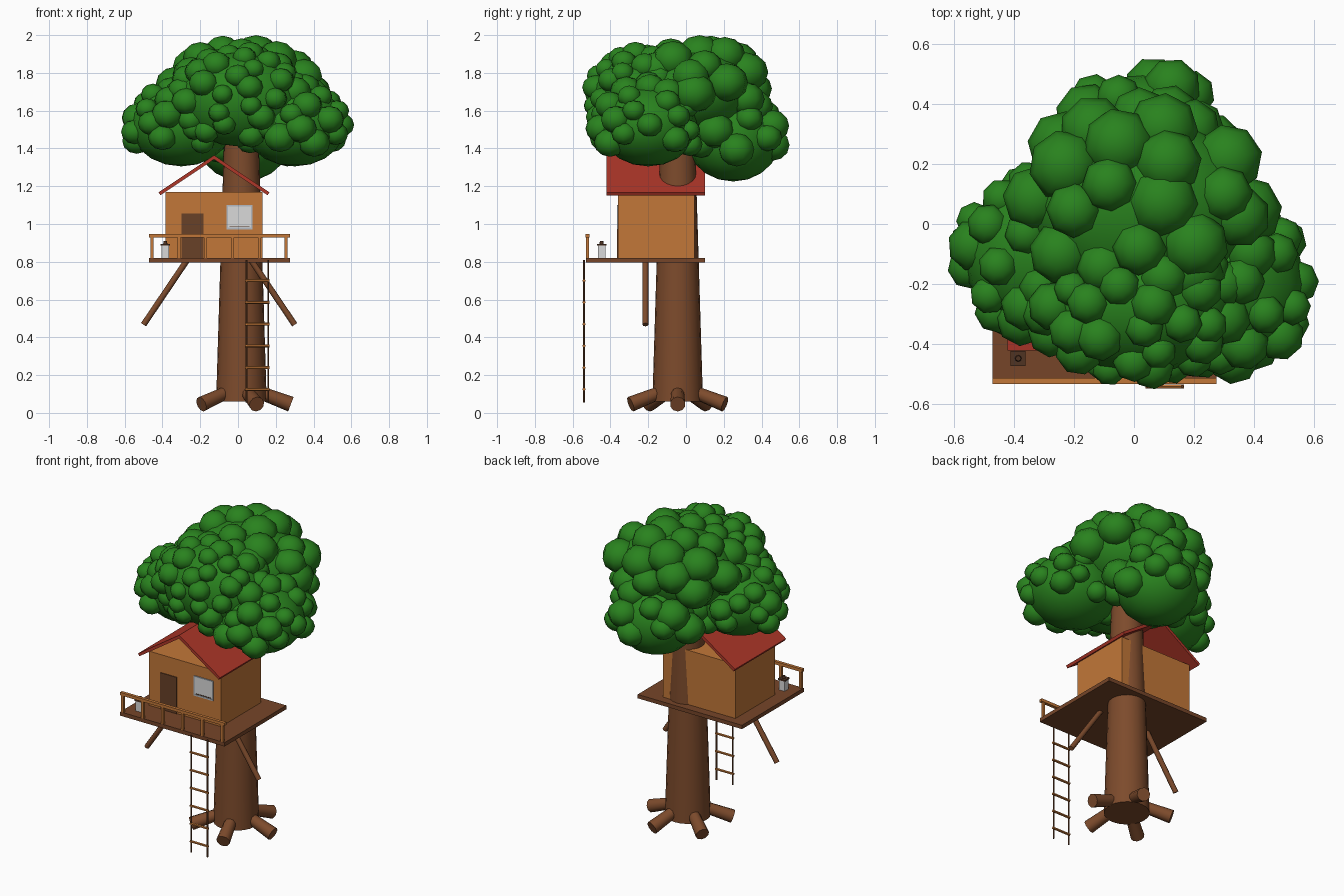
import bpy, bmesh, math, random
from mathutils import Vector, Matrix

if "Cube" in bpy.data.objects:
    bpy.data.objects.remove(bpy.data.objects["Cube"])

random.seed(4)

def material(name, rgb):
    m = bpy.data.materials.new(name)
    m.diffuse_color = (*rgb, 1)
    m.use_nodes = True
    m.node_tree.nodes["Principled BSDF"].inputs["Base Color"].default_value = m.diffuse_color
    return m

BARK = material("bark brown", (.205, .07, .025))
DECK = material("deck brown", (.18, .06, .022))
WOOD = material("light wood", (.54, .185, .04))
ROOF = material("roof red", (.43, .038, .022))
DOOR = material("door brown", (.14, .052, .02))
LEAF = material("leaf green", (.022, .225, .013))
GLASS = material("pale glass", (.70, .70, .70))
FRAME = material("frame grey", (.46, .50, .55))
DARK = material("dark metal", (.08, .033, .016))

def finish(name, bm, mat, smooth=None):
    me = bpy.data.meshes.new(name)
    bmesh.ops.recalc_face_normals(bm, faces=bm.faces)
    bm.to_mesh(me)
    bm.free()
    me.materials.append(mat)
    ob = bpy.data.objects.new(name, me)
    bpy.context.collection.objects.link(ob)
    if smooth:
        bpy.context.view_layer.objects.active = ob
        ob.select_set(True)
        bpy.ops.object.shade_smooth_by_angle(angle=math.radians(smooth))
        ob.select_set(False)
    return ob

def box(name, lo, hi, mat):
    lo, hi = Vector(lo), Vector(hi)
    bm = bmesh.new()
    bmesh.ops.create_cube(bm, size=1, matrix=Matrix.Translation((lo + hi) / 2)
                          @ Matrix.Diagonal((*(hi - lo), 1)))
    return finish(name, bm, mat)

def rod(name, a, b, r1, r2, mat, sides=12):
    a, b = Vector(a), Vector(b)
    d = b - a
    bm = bmesh.new()
    bmesh.ops.create_cone(bm, cap_ends=True, segments=sides, radius1=r1, radius2=r2, depth=d.length,
                          matrix=Matrix.Translation((a + b) / 2) @ d.to_track_quat('Z', 'Y').to_matrix().to_4x4())
    return finish(name, bm, mat, 50)

# trunk and five splayed roots
TX, TY = .018, -.044
rod("trunk", (TX, TY, .06), (TX, TY, 1.5), .134, .09, BARK, 20)
for i in range(5):
    a = math.radians(72 * i)
    c, s = math.cos(a), math.sin(a)
    rod(f"root_{i+1}", (TX + .06 * c, TY + .06 * s, .122), (TX + .262 * c, TY + .262 * s, .046),
        .033, .041, BARK, 10)

# platform and its braces
box("platform", (-.47, -.53, .795), (.275, .10, .82), DECK)
for side, n in ((-1, "left"), (1, "right")):
    rod(f"{n}_brace", (-.1 + side * .172, -.215, .805), (-.1 + side * .4, -.215, .467), .016, .016, BARK, 8)

# front railing
box("top_rail", (-.47, -.532, .928), (.275, -.512, .947), WOOD)
for i in range(6):
    x = -.455 + i * .142
    box(f"rail_post_{i+1}", (x - .008, -.53, .82), (x + .008, -.514, .93), WOOD)

# cabin with a flat top under an open gable roof
box("cabin", (-.385, -.36, .82), (.131, .045, 1.17), WOOD)
box("door", (-.30, -.365, .82), (-.182, -.359, 1.055), DOOR)
box("window_pane", (-.055, -.363, .98), (.075, -.359, 1.095), GLASS)
for n, x0, x1, z0, z1 in (("left", -.06, -.052, .975, 1.1), ("right", .07, .078, .975, 1.1),
                          ("top", -.06, .078, 1.093, 1.1), ("bottom", -.06, .078, .972, .982)):
    box(f"window_frame_{n}", (x0, -.366, z0), (x1, -.359, z1), FRAME)
box("window_latch_bar", (-.045, -.365, .984), (.062, -.36, .988), DARK)

# roof: chevron profile extruded along y
bm = bmesh.new()
cx = -.127
prof = [(0, 1.364), (.293, 1.168), (.284, 1.152), (0, 1.342), (-.284, 1.152), (-.293, 1.168)]
for half in (prof[:4], [prof[3], prof[4], prof[5], prof[0]]):
    f = bm.faces.new([bm.verts.new((cx + x, -.42, z)) for x, z in half])
    ext = bmesh.ops.extrude_face_region(bm, geom=[f])["geom"]
    bmesh.ops.translate(bm, vec=(0, .52, 0), verts=[v for v in ext if isinstance(v, bmesh.types.BMVert)])
finish("roof", bm, ROOF)

# lantern on the deck
lx, ly = -.385, -.447
box("lantern_glass", (lx - .02, ly - .02, .82), (lx + .02, ly + .02, .885), GLASS)
box("lantern_cap", (lx - .025, ly - .025, .885), (lx + .025, ly + .025, .894), DARK)
rod("lantern_knob", (lx, ly, .894), (lx, ly, .91), .011, .009, DARK, 8)

# hanging ladder
for x, n in ((.045, "left"), (.16, "right")):
    rod(f"ladder_rope_{n}", (x, -.54, .055), (x, -.54, .81), .005, .005, DOOR, 6)
for i in range(6):
    z = .125 + i * .115
    rod(f"ladder_rung_{i+1}", (.038, -.54, z), (.167, -.54, z), .008, .008, WOOD, 6)

# crown: five big lobes, each studded with small leaf clumps
# centre, radii, clump size, clump count, lowest clump height
LOBES = [((-.30, -.10, 1.52), (.27, .25, .215), .074, 44, -.5),
         ((.30, -.20, 1.52), (.27, .26, .215), .074, 44, -.5),
         ((.03, .25, 1.45), (.25, .25, .225), .09, 34, -.3),
         ((.01, -.26, 1.66), (.33, .24, .25), .068, 64, -.85),
         ((.02, .06, 1.70), (.37, .31, .24), .10, 42, -.3)]

def inside(p, lobe, k):
    return sum(((p[i] - lobe[0][i]) / lobe[1][i]) ** 2 for i in range(3)) < k

def ball(bm, c, r, seg, rings, spin=0):
    m = Matrix.Translation(c) @ Matrix.Rotation(spin, 4, 'Z') @ Matrix.Diagonal((*r, 1))
    bmesh.ops.create_uvsphere(bm, u_segments=seg, v_segments=rings, radius=1, matrix=m)

big, small = bmesh.new(), bmesh.new()
for lobe in LOBES:
    c, r, size, count, low = lobe
    ball(big, c, r, 16, 10)
    for k in range(count):
        h = 1 - 2 * (k + .5) / count
        if h < low:
            continue
        a = k * 2.39996 + random.uniform(-.2, .2)
        q = math.sqrt(1 - h * h)
        p = Vector(c) + Vector((q * math.cos(a) * r[0], q * math.sin(a) * r[1], h * r[2])) * .96
        if any(o is not lobe and inside(p, o, .85) for o in LOBES):
            continue
        s = size * random.uniform(.82, 1.2)
        p.x = max(-.62 + s, min(.615 - s, p.x))
        p.y = max(-.55 + s, min(.555 - s, p.y))
        p.z = min(2.0 - s * .88, p.z)
        ball(small, p, (s, s, s * .88), 8, 6, random.uniform(0, .8))
finish("crown_lobes", big, LEAF, 180)
finish("leaf_clumps", small, LEAF, 180)
